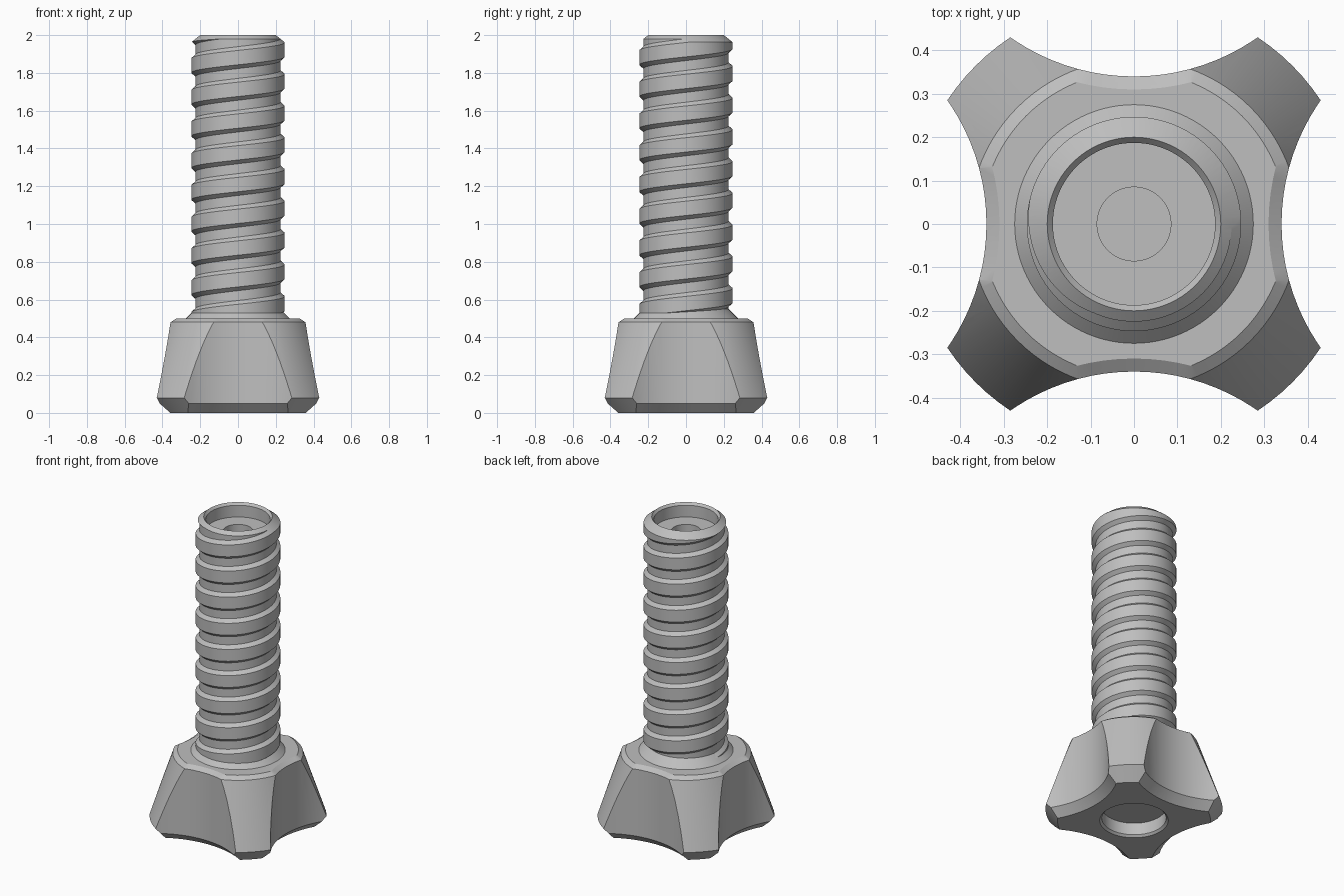
import bpy, bmesh, math
from mathutils import Vector

SEG = 96

cube = bpy.data.objects.get("Cube")
if cube:
    bpy.data.objects.remove(cube, do_unlink=True)

grey = bpy.data.materials.new("plain_grey")
grey.use_nodes = True
colour = (0.52, 0.52, 0.52, 1)
grey.diffuse_color = colour
grey.node_tree.nodes["Principled BSDF"].inputs["Base Color"].default_value = colour


def finish(bm, name):
    bmesh.ops.remove_doubles(bm, verts=bm.verts, dist=1e-5)
    bmesh.ops.recalc_face_normals(bm, faces=bm.faces)
    mesh = bpy.data.meshes.new(name)
    bm.to_mesh(mesh)
    bm.free()
    obj = bpy.data.objects.new(name, mesh)
    mesh.materials.append(grey)
    bpy.context.collection.objects.link(obj)
    return obj


def revolve(name, profile, centre=(0, 0)):
    """Closed solid turned about a vertical axis; the profile starts and ends on it."""
    bm = bmesh.new()
    axis = Vector((centre[0], centre[1], 0))
    verts = [bm.verts.new(axis + Vector((r, 0, z))) for r, z in profile]
    edges = [bm.edges.new(pair) for pair in zip(verts, verts[1:])]
    bmesh.ops.spin(bm, geom=verts + edges, cent=axis, axis=(0, 0, 1),
                   angle=math.tau, steps=SEG, use_merge=True)
    return finish(bm, name)


def select(obj):
    bpy.ops.object.select_all(action='DESELECT')
    obj.select_set(True)
    bpy.context.view_layer.objects.active = obj


def combine(obj, tool, operation):
    mod = obj.modifiers.new("cut", 'BOOLEAN')
    mod.operation, mod.solver, mod.object = operation, 'EXACT', tool
    select(obj)
    bpy.ops.object.modifier_apply(modifier=mod.name)
    bpy.data.objects.remove(tool, do_unlink=True)


def smooth(obj):
    select(obj)
    bpy.ops.object.shade_smooth_by_angle(angle=math.radians(25))


def helical_rod(name, core, crest, pitch, start, turns):
    """Rod with one right-handed trapezoid thread, capped beyond its useful length."""
    # one pitch of the thread, as (height from crest centre, radius)
    tooth = [(-0.058, core), (-0.038, crest), (0.038, crest), (0.058, core)]
    bm = bmesh.new()
    columns = []
    for j in range(SEG):
        a = math.tau * j / SEG
        columns.append([bm.verts.new((r * math.cos(a), r * math.sin(a),
                                      start + pitch * (k + j / SEG) + dz))
                        for k in range(turns) for dz, r in tooth])
    # the last column meets the first one a full turn higher
    columns.append(columns[0][len(tooth):])
    for left, right in zip(columns, columns[1:]):
        for i in range(min(len(left), len(right)) - 1):
            bm.faces.new((left[i], right[i], right[i + 1], left[i + 1]))
    # the seam is one pitch short, so close each end with a fan
    middle = start + pitch * turns / 2
    low = bm.verts.new((0, 0, start - pitch))
    high = bm.verts.new((0, 0, start + pitch * (turns + 1)))
    for edge in [e for e in bm.edges if e.is_boundary]:
        a, b = edge.verts
        bm.faces.new((a, b, high if a.co.z > middle else low))
    return finish(bm, name)


# Knob: flared foot with a bottom recess, chamfered edges and a sloped collar
knob = revolve("knob", [
    (0, 0.09), (0.187, 0.09), (0.187, 0.013), (0.2, 0), (0.446, 0),
    (0.516, 0.08), (0.38, 0.48), (0.352, 0.5), (0.275, 0.5),
    (0.215, 0.56), (0, 0.56)])

# Four finger scoops with chamfered ends
reach, scoop = 0.836, 0.496
for i in range(4):
    a = i * math.pi / 2
    cutter = revolve("scoop_cutter", [
        (0, -0.05), (scoop + 0.1, -0.05), (scoop, 0.05), (scoop, 0.48),
        (scoop + 0.06, 0.52), (0, 0.52)],
        (reach * math.cos(a), reach * math.sin(a)))
    combine(knob, cutter, 'DIFFERENCE')
smooth(knob)

# Threaded shaft, trimmed to a chamfered end with a stepped recess
shaft = helical_rod("threaded_shaft", 0.225, 0.247, 0.168, 0.075, 14)
envelope = revolve("shaft_envelope", [
    (0, 0.4), (0.3, 0.4), (0.3, 1.92), (0.2, 2), (0.187, 1.985),
    (0.187, 1.91), (0.085, 1.91), (0.085, 1.8), (0, 1.8)])
combine(shaft, envelope, 'INTERSECT')
smooth(shaft)
